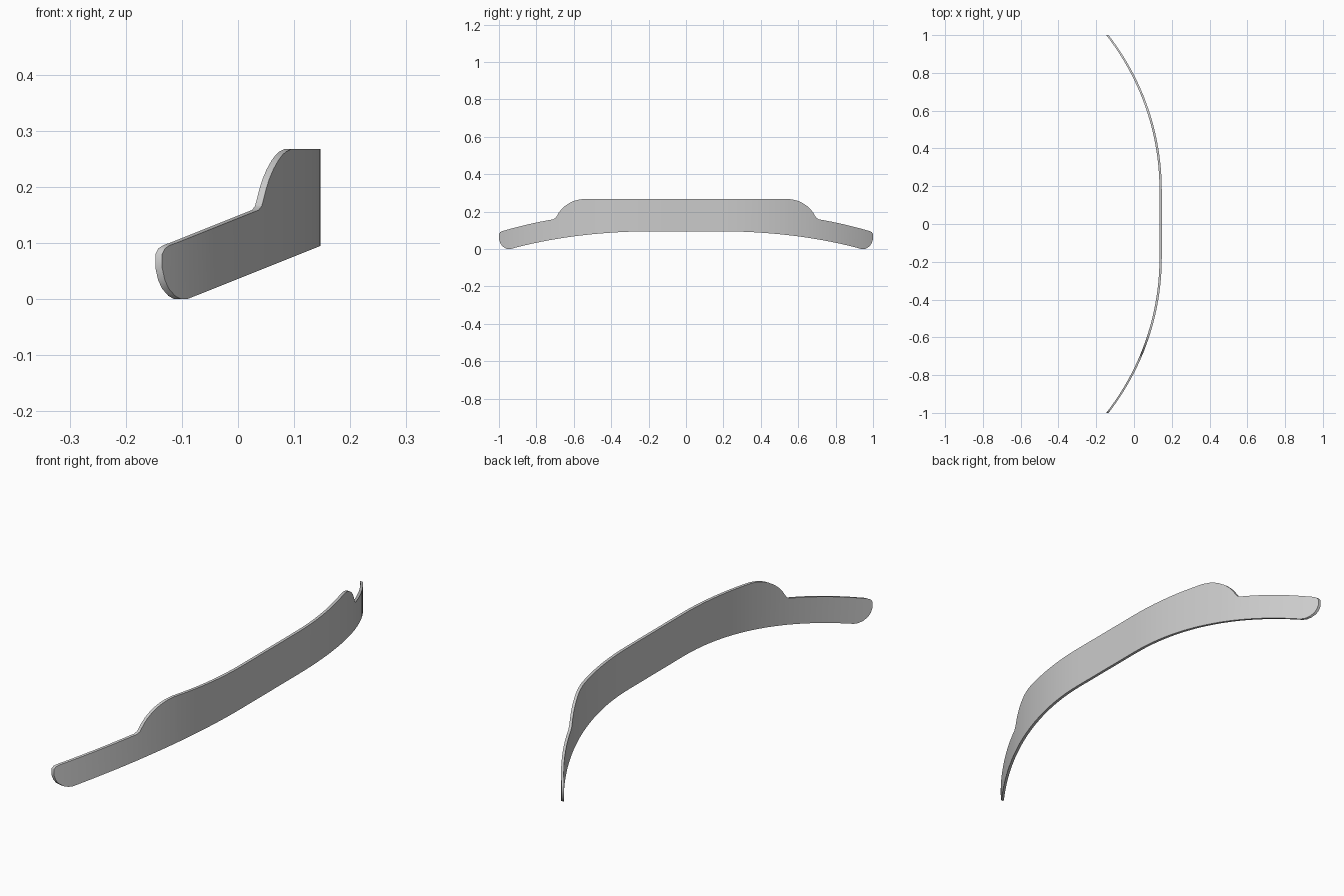
import bpy, bmesh, math

if "Cube" in bpy.data.objects:
    bpy.data.objects.remove(bpy.data.objects["Cube"])

FLAT, RADIUS, X_MAX, THICK = 0.18, 1.333, 0.147, 0.012

# (y, z) profile points that override the swept edges
BUMP = [(0.53, 0.268), (0.55, 0.2675), (0.58, 0.263), (0.60, 0.257), (0.62, 0.248),
        (0.645, 0.232), (0.665, 0.214), (0.68, 0.195), (0.69, 0.178),
        (0.698, 0.166), (0.71, 0.159)]
TIP_TOP = [(0.972, 0.099), (0.985, 0.095), (0.994, 0.09), (1.0, 0.08)]
TIP_BOTTOM = [(0.94, 0.0), (0.955, 0.0), (0.97, 0.006), (0.985, 0.019),
              (0.994, 0.034), (1.0, 0.055)]


def outer_x(y):
    u = max(0.0, y - FLAT)
    return X_MAX - (RADIUS - math.sqrt(RADIUS ** 2 - u * u))


def lerp(points, y):
    for (y0, z0), (y1, z1) in zip(points, points[1:]):
        if y <= y1:
            return z0 + (z1 - z0) * (y - y0) / (y1 - y0)
    return points[-1][1]


def bottom_z(y):
    if y >= TIP_BOTTOM[0][0]:
        return lerp(TIP_BOTTOM, y)
    return max(0.0, 0.095 - 0.4 * (X_MAX - outer_x(y)))


def top_z(y):
    if y <= BUMP[0][0]:
        return BUMP[0][1]
    if y <= BUMP[-1][0]:
        return lerp(BUMP, y)
    if y >= TIP_TOP[0][0]:
        return lerp(TIP_TOP, y)
    return 0.159 - 0.4 * (outer_x(0.71) - outer_x(y))


# Stations along one half, mirrored to the other
half = {0.0, FLAT} | {round(FLAT + 0.04 * i, 3) for i in range(1, 20)}
half |= {p[0] for p in BUMP + TIP_TOP + TIP_BOTTOM}
stations = sorted(half | {-y for y in half})

# Curved panel swept through rectangular sections
bm = bmesh.new()
rings = []
for y in stations:
    a = abs(y)
    x, lo, hi = outer_x(a), bottom_z(a), top_z(a)
    rings.append([bm.verts.new(c) for c in
                  ((x, y, lo), (x, y, hi), (x - THICK, y, hi), (x - THICK, y, lo))])
for r, s in zip(rings, rings[1:]):
    for i in range(4):
        j = (i + 1) % 4
        bm.faces.new((r[i], s[i], s[j], r[j]))
bm.faces.new(rings[0])
bm.faces.new(rings[-1][::-1])
bmesh.ops.recalc_face_normals(bm, faces=bm.faces)

mesh = bpy.data.meshes.new("curved_panel")
bm.to_mesh(mesh)
bm.free()
panel = bpy.data.objects.new("curved_panel", mesh)
bpy.context.collection.objects.link(panel)
bpy.context.view_layer.objects.active = panel
panel.select_set(True)
bpy.ops.object.shade_smooth_by_angle(angle=math.radians(35))
